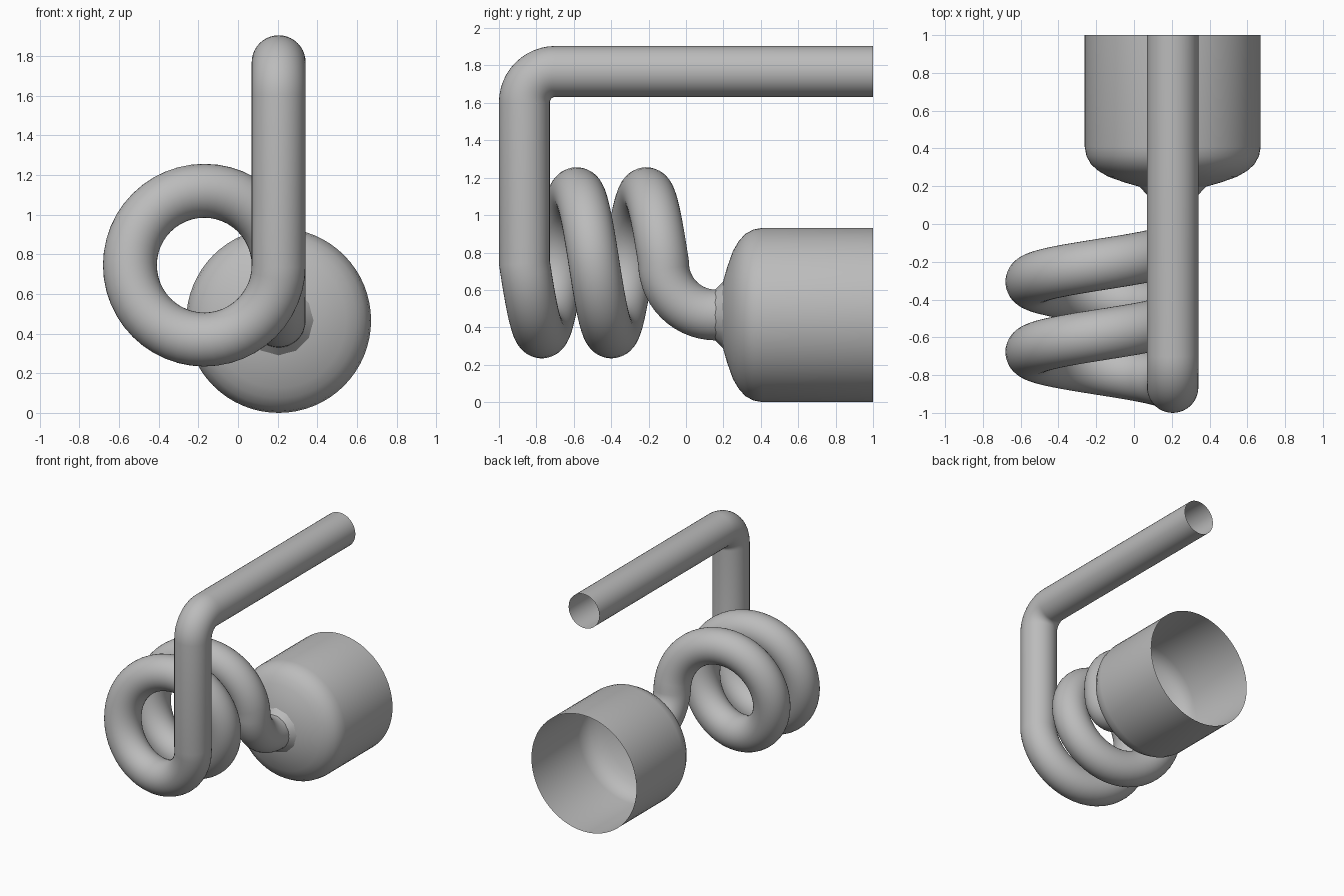
import bpy, bmesh, math
from mathutils import Vector, Matrix

cube = bpy.data.objects.get("Cube")
if cube:
    bpy.data.objects.remove(cube, do_unlink=True)

metal = bpy.data.materials.new("grey metal")
metal.use_nodes = True
grey = (0.5, 0.5, 0.5, 1)
metal.diffuse_color = grey
metal.node_tree.nodes["Principled BSDF"].inputs["Base Color"].default_value = grey

PIPE_X, PIPE_R = 0.205, 0.136
COIL_X, COIL_Z, COIL_R = -0.17, 0.745, 0.375
FRONT_Y, PITCH, TURNS = -0.864, 0.372, 2
TOP_Z, BELL_Z = 1.768, 0.466


def smooth(obj, angle):
    bpy.ops.object.select_all(action="DESELECT")
    obj.select_set(True)
    bpy.context.view_layer.objects.active = obj
    bpy.ops.object.shade_smooth_by_angle(angle=math.radians(angle))


def arc(cy, cz, r, start, end, n):
    """Points of an arc in the plane of the straight pipe runs."""
    angles = [math.radians(start + (end - start) * i / n) for i in range(n + 1)]
    return [Vector((PIPE_X, cy + r * math.cos(a), cz + r * math.sin(a))) for a in angles]


def sweep(name, path, radius, sides):
    """Open tube along a path, carrying its ring frame without twist."""
    bm = bmesh.new()
    rings, normal, previous = [], Vector((1, 0, 0)), None
    for i, p in enumerate(path):
        before = path[max(i - 1, 0)]
        after = path[min(i + 1, len(path) - 1)]
        a, b = (p - before).normalized(), (after - p).normalized()
        tangent = (a + b).normalized()
        if previous:
            normal = previous.rotation_difference(tangent) @ normal
        previous = tangent
        side = tangent.cross(normal).normalized()
        rings.append([bm.verts.new(p + radius * (normal * math.cos(t) + side * math.sin(t)))
                      for t in (math.tau * k / sides for k in range(sides))])
    for r, s in zip(rings, rings[1:]):
        for k in range(sides):
            j = (k + 1) % sides
            bm.faces.new((r[k], r[j], s[j], s[k]))
    return finish(name, bm, 50)


def lathe(name, profile, sides):
    """Open shell turned about the bell axis from (y, radius) pairs."""
    bm = bmesh.new()
    rings = [[bm.verts.new((PIPE_X + r * math.cos(t), y, BELL_Z + r * math.sin(t)))
              for t in (math.tau * k / sides for k in range(sides))] for y, r in profile]
    for r, s in zip(rings, rings[1:]):
        for k in range(sides):
            j = (k + 1) % sides
            bm.faces.new((r[k], s[k], s[j], r[j]))
    return finish(name, bm, 35)


def finish(name, bm, angle):
    bmesh.ops.recalc_face_normals(bm, faces=bm.faces)
    mesh = bpy.data.meshes.new(name)
    bm.to_mesh(mesh)
    bm.free()
    mesh.materials.append(metal)
    obj = bpy.data.objects.new(name, mesh)
    bpy.context.collection.objects.link(obj)
    smooth(obj, angle)
    return obj


# Coiled pipe: top run, elbow, drop, coil, lower elbow into the bell
bend = 0.165
path = [Vector((PIPE_X, 1, TOP_Z))]
path += arc(FRONT_Y + bend, TOP_Z - bend, bend, 90, 180, 12)
steps = 48 * TURNS
for i in range(steps + 1):
    t = math.tau * TURNS * i / steps
    path.append(Vector((COIL_X + COIL_R * math.cos(t), FRONT_Y + PITCH * TURNS * i / steps,
                        COIL_Z - COIL_R * math.sin(t))))
drop = COIL_Z - BELL_Z
path += arc(path[-1].y + drop, COIL_Z, drop, 180, 270, 14)[1:]
path.append(Vector((PIPE_X, 0.19, BELL_Z)))
sweep("coiled_pipe", path, PIPE_R, 40)

# Faceted collar where the pipe meets the bell
lathe("collar", [(0.155, PIPE_R), (0.197, 0.176)], 12)

# Open bell with rounded shoulder
lathe("bell", [(0.192, 0.135), (0.197, 0.175), (0.22, 0.255), (0.25, 0.34), (0.28, 0.392),
               (0.315, 0.432), (0.36, 0.457), (0.41, 0.466), (1, 0.466)], 64)
